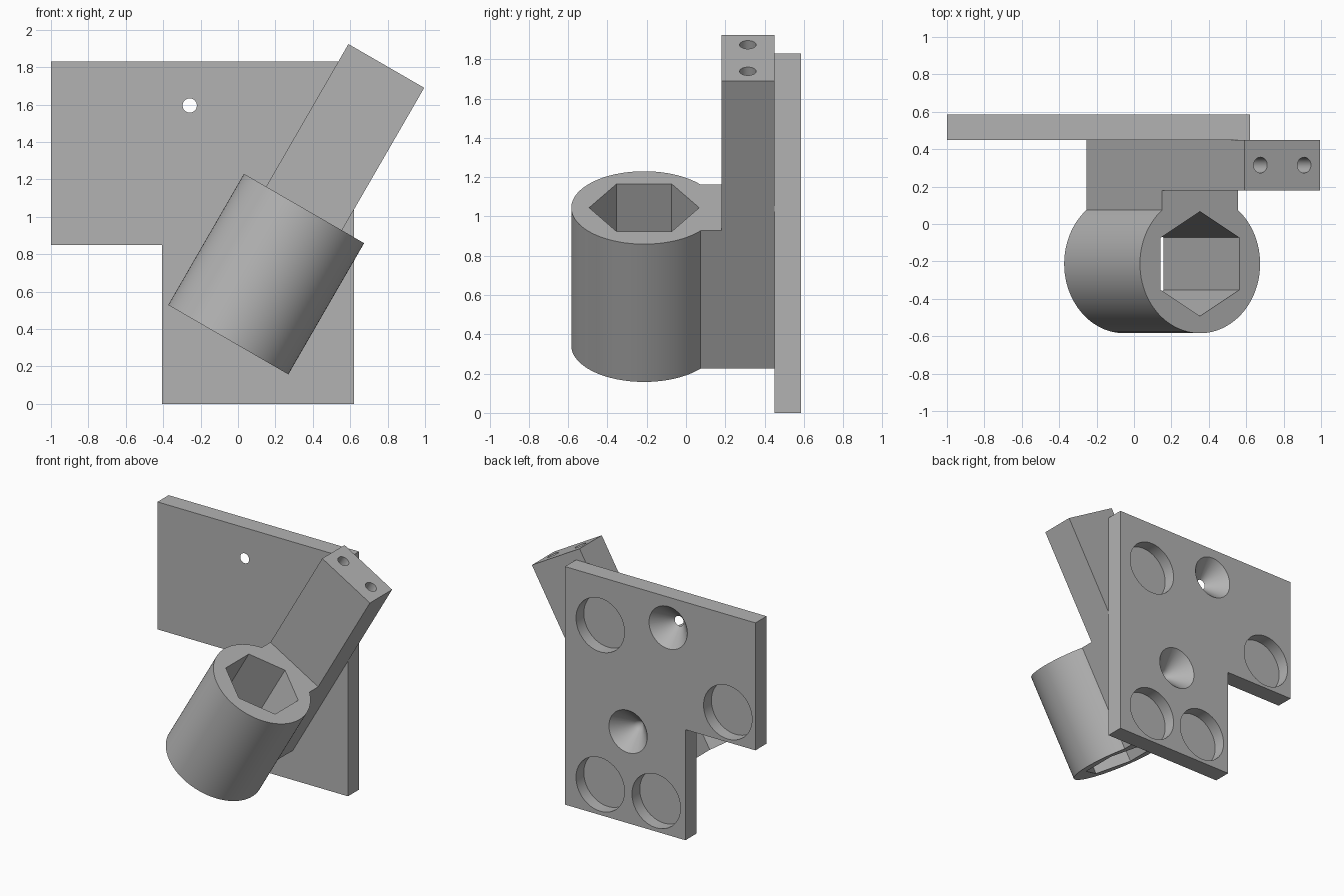
import bpy, bmesh
from math import radians, sin, cos, asin, degrees
from mathutils import Matrix

if "Cube" in bpy.data.objects:
    bpy.data.objects.remove(bpy.data.objects["Cube"], do_unlink=True)

grey = bpy.data.materials.new("mid_grey")
grey.use_nodes = True
GREY = (0.45, 0.45, 0.45, 1)
grey.diffuse_color = GREY
grey.node_tree.nodes["Principled BSDF"].inputs["Base Color"].default_value = GREY

# Frames: the plate is drawn in x-z and goes inward from its back face;
# the socket and arm share an axis that leans to the side
BACK_Y, THICK = 0.585, 0.135
PLATE = Matrix.Translation((0, BACK_Y, 0)) @ Matrix.Rotation(radians(90), 4, 'X')
LEAN = Matrix.Translation((-0.052, -0.213, 0.343)) @ Matrix.Rotation(radians(30), 4, 'Y')


def finish(name, bm, frame):
    bm.transform(frame)
    bmesh.ops.recalc_face_normals(bm, faces=bm.faces)
    mesh = bpy.data.meshes.new(name)
    bm.to_mesh(mesh)
    bm.free()
    mesh.materials.append(grey)
    obj = bpy.data.objects.new(name, mesh)
    bpy.context.collection.objects.link(obj)
    return obj


def prism(name, profile, start, depth, frame):
    bm = bmesh.new()
    face = bm.faces.new([bm.verts.new((x, y, start)) for x, y in profile])
    grown = bmesh.ops.extrude_face_region(bm, geom=[face])["geom"]
    verts = [g for g in grown if isinstance(g, bmesh.types.BMVert)]
    bmesh.ops.translate(bm, verts=verts, vec=(0, 0, depth))
    return finish(name, bm, frame)


def round_cutter(x, y, r1, r2, start, depth, frame):
    bm = bmesh.new()
    bmesh.ops.create_cone(bm, cap_ends=True, segments=64, radius1=r1, radius2=r2,
                          depth=depth,
                          matrix=Matrix.Translation((x, y, start + depth / 2)))
    return finish("cutter", bm, frame)


def cut(obj, cutters):
    bpy.context.view_layer.objects.active = obj
    for cutter in cutters:
        mod = obj.modifiers.new("cut", 'BOOLEAN')
        mod.operation, mod.solver, mod.object = 'DIFFERENCE', 'EXACT', cutter
        cutter.hide_render = True
        bpy.ops.object.modifier_apply(modifier=mod.name)


def arc(radius, start, end, count):
    steps = [radians(start + (end - start) * i / count) for i in range(count + 1)]
    return [(radius * cos(a), radius * sin(a)) for a in steps]


# Mounting plate with one corner notched out
plate = prism("mounting_plate",
              [(-1, 0.85), (-0.405, 0.85), (-0.405, 0), (0.62, 0), (0.62, 1.83), (-1, 1.83)],
              0, THICK, PLATE)

# Socket tube with a flat neck that reaches the arm
RADIUS, HALF, NECK, LENGTH = 0.371, 0.234, 0.393, 0.81
spread = degrees(asin(HALF / RADIUS))
socket = prism("hex_socket",
               arc(RADIUS, 90 + spread, 450 - spread, 72) + [(HALF, NECK), (-HALF, NECK)],
               0, LENGTH, LEAN)

# Long arm between the socket and the plate
arm_back = BACK_Y - THICK + 0.213
arm = prism("arm", [(-HALF, NECK), (HALF, NECK), (HALF, arm_back), (-HALF, arm_back)],
            0, 1.69, LEAN)

# Hexagonal bore through the socket
hexagon = prism("cutter", arc(0.28, 90, 390, 5), -0.1, LENGTH + 0.2, LEAN)

# Round recesses and conical screw holes in the back of the plate
recesses = [round_cutter(x, z, 0.206, 0.206, -0.05, 0.145, PLATE)
            for x, z in [(0.32, 1.46), (-0.765, 1.08), (0.32, 0.235), (-0.156, 0.235)]]
cones = [round_cutter(x, z, 0.172, 0, -0.01, 0.186, PLATE)
         for x, z in [(-0.258, 1.595), (0.083, 0.705)]]

# Pair of drilled holes in the end of the arm
arm_mid = (NECK + arm_back) / 2
drills = [round_cutter(s * 0.135, arm_mid, 0.042, 0.042, 1.44, 0.3, LEAN) for s in (-1, 1)]

cut(socket, [hexagon])
cut(plate, recesses + cones)
cut(arm, drills + cones[1:])

for cutter in [hexagon] + recesses + cones + drills:
    bpy.data.objects.remove(cutter, do_unlink=True)

# Smooth the round walls and keep the edges crisp
for obj in (plate, socket, arm):
    bpy.ops.object.select_all(action='DESELECT')
    obj.select_set(True)
    bpy.context.view_layer.objects.active = obj
    bpy.ops.object.shade_smooth_by_angle(angle=radians(25))
